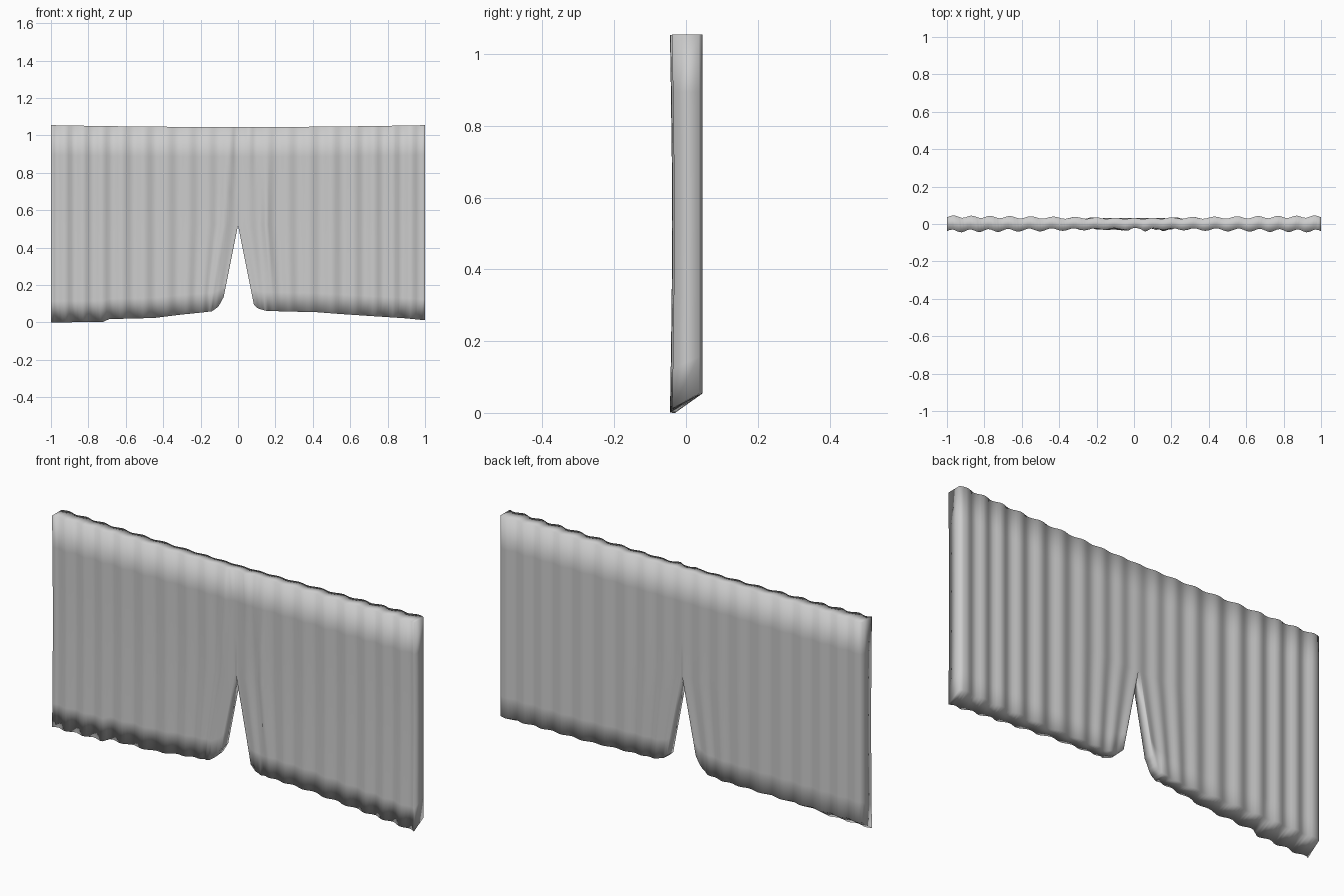
import bpy, bmesh, math

if "Cube" in bpy.data.objects:
    bpy.data.objects.remove(bpy.data.objects["Cube"])

APEX = 0.52                     # top of the central parting
COLS = 72                       # columns per curtain half


def lerp_path(pts, v):
    """Piecewise linear lookup."""
    for (a, b), (c, d) in zip(pts, pts[1:]):
        if v <= c:
            return b + (d - b) * max(0, v - a) / (c - a)
    return pts[-1][1]


# Hem height against distance from the centre
HEM = {-1: [(0, 0.135), (0.03, 0.085), (0.08, 0.06), (0.3, 0.042), (0.45, 0.024),
            (0.69, 0.018), (0.72, 0.003), (1, 0.0)],
       1: [(0, 0.095), (0.03, 0.075), (0.1, 0.062), (0.42, 0.055), (0.55, 0.045),
           (0.9, 0.022), (1, 0.012)]}
# Gathered pleat lines: height -> distance from the centre
PLEAT = {-1: [(0, 0.10), (0.2, 0.095), (0.6, 0.075), (1.05, 0.025)],
         1: [(0, 0.08), (0.3, 0.15), (0.75, 0.15), (0.95, 0.10), (1.05, 0.06)]}


def fold(a, phase):
    return math.cos(2 * math.pi * (a / 0.108 + 0.15 * math.sin(7 * a)) + phase)


def point(s, a, row, back):
    """Surface point of one half (s = side) at column a, row 0..7."""
    hem = lerp_path(HEM[s], a)
    if back:
        hem = max(hem, 0.05) + 0.004
    top = 1.045 + 0.01 * a * a
    low, high = [0, 0.22, 0.6, 1], [0.34, 0.7, 1]
    z = hem + (APEX - hem) * low[row] if row < 4 else APEX + (top - APEX) * high[row - 4]
    part = max(0, APEX - z) * 0.2
    x = a + part * max(0, 1 - a / 0.4) ** 2
    amp = 0.003 + 0.005 * min(1, a / 0.5)
    if back:
        y = 0.029 + 0.011 * a + amp * 0.8 * fold(a, 0)
    else:
        belly = 0.006 * math.sin(math.pi * min(1, max(0, z / 1.05)))
        y = -0.025 - 0.013 * a + belly - amp * fold(a, 2.6)
        d = (a - lerp_path(PLEAT[s], z)) / 0.018
        y -= 0.011 * math.exp(-d * d) * min(1, a / 0.03)
    return (s * x, y, z)


bm = bmesh.new()
for s in (-1, 1):
    grids = []
    for back in (False, True):
        grids.append([[bm.verts.new(point(s, (i / COLS) ** 1.15, r, back))
                       for r in range(7)] for i in range(COLS + 1)])
    front, rear = grids
    # Front and back cloth
    for g in grids:
        for i in range(COLS):
            for r in range(6):
                bm.faces.new((g[i][r], g[i + 1][r], g[i + 1][r + 1], g[i][r + 1]))
    # Hem and top edge
    for i in range(COLS):
        for r in (0, 6):
            bm.faces.new((front[i][r], front[i + 1][r], rear[i + 1][r], rear[i][r]))
    # Outer side, and the parting's inner side below its apex
    for i, rows in ((COLS, 6), (0, 3)):
        for r in range(rows):
            bm.faces.new((front[i][r], front[i][r + 1], rear[i][r + 1], rear[i][r]))

# Join the halves above the parting
bmesh.ops.remove_doubles(bm, verts=bm.verts[:], dist=0.0005)
bmesh.ops.recalc_face_normals(bm, faces=bm.faces[:])
for f in bm.faces:
    f.smooth = True
mesh = bpy.data.meshes.new("curtain")
bm.to_mesh(mesh)
bm.free()
curtain = bpy.data.objects.new("curtain", mesh)
bpy.context.collection.objects.link(curtain)
